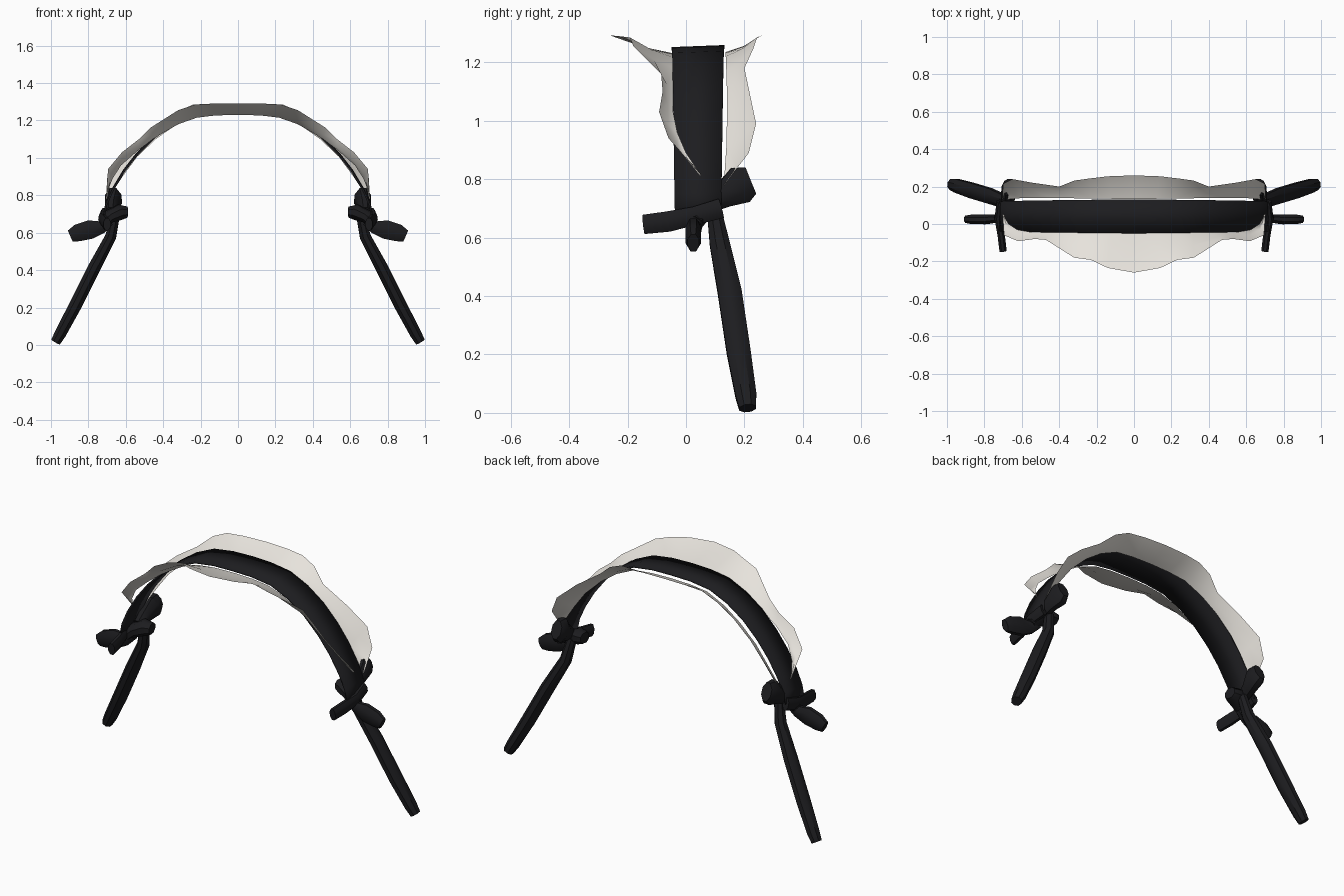
import bpy, math
from mathutils import Vector


def material(name, rgb):
    m = bpy.data.materials.new(name)
    m.diffuse_color = (*rgb, 1)
    return m


BLACK = material("black_cloth", (0.012, 0.012, 0.014))
CREAM = material("cream_cloth", (0.80, 0.77, 0.72))


def make(name, verts, faces, mat, thick=0):
    me = bpy.data.meshes.new(name)
    me.from_pydata(verts, [], faces)
    me.materials.append(mat)
    ob = bpy.data.objects.new(name, me)
    bpy.context.collection.objects.link(ob)
    mir = ob.modifiers.new("mirror", 'MIRROR')
    mir.merge_threshold = 0.001
    if thick:
        s = ob.modifiers.new("thickness", 'SOLIDIFY')
        s.thickness = thick
        s.offset = 0
    bpy.ops.object.select_all(action='DESELECT')
    ob.select_set(True)
    bpy.context.view_layer.objects.active = ob
    bpy.ops.object.shade_smooth_by_angle(angle=math.radians(40))
    return ob


def strip(name, rows, mat, thick=0):
    """Quad strip through rows of points."""
    n = len(rows[0])
    verts = [p for r in rows for p in r]
    faces = [(i * n + j, i * n + j + 1, (i + 1) * n + j + 1, (i + 1) * n + j)
             for i in range(len(rows) - 1) for j in range(n - 1)]
    return make(name, verts, faces, mat, thick)


def tube(name, rings, ref, sides=8):
    """Closed tube; rings are (centre, half size along ref, half size across)."""
    ref = Vector(ref)
    cs = [Vector(r[0]) for r in rings]
    verts, faces = [], []
    for i, (c, a, b) in enumerate(rings):
        d = (cs[min(i + 1, len(cs) - 1)] - cs[max(i - 1, 0)]).normalized()
        u = (ref - d * ref.dot(d)).normalized()
        v = d.cross(u)
        for k in range(sides):
            t = 2 * math.pi * (k + 0.5) / sides
            verts.append(cs[i] + u * a * math.cos(t) * 1.05 + v * b * math.sin(t) * 1.05)
    for i in range(len(rings) - 1):
        for k in range(sides):
            m = (k + 1) % sides
            faces.append((i * sides + k, i * sides + m, (i + 1) * sides + m, (i + 1) * sides + k))
    faces.append(tuple(reversed(range(sides))))
    faces.append(tuple(range(len(verts) - sides, len(verts))))
    return make(name, verts, faces, BLACK)


# Head band arch
arch = [(0, 1.25), (0.12, 1.247), (0.24, 1.23), (0.35, 1.18), (0.45, 1.11), (0.54, 1.02),
        (0.61, 0.93), (0.67, 0.83), (0.705, 0.75), (0.72, 0.675)]
strip("head_band", [((x, -0.05 + 0.012 * i / 9, z - 0.003), (x, 0.132 - 0.012 * i / 9, z + 0.004))
                    for i, (x, z) in enumerate(arch)], BLACK, 0.01)


def ruffle(name, inner, outer):
    rows = []
    for a, b in zip(inner, outer):
        a, b = Vector(a), Vector(b)
        mid = (a + b) / 2 - Vector((b.x * 0.01, 0, 0.008))
        rows.append((a, mid, b))
    strip(name, rows, CREAM)


# Frilled edges, widest at the crown and narrowing to a tip
ruffle("front_ruffle",
       [(0, -0.04, 1.23), (0.12, -0.04, 1.227), (0.22, -0.04, 1.215), (0.32, -0.04, 1.18),
        (0.45, -0.045, 1.105), (0.54, -0.045, 1.035), (0.625, -0.03, 0.96), (0.67, 0.0, 0.89), (0.70, 0.05, 0.815)],
       [(0, -0.26, 1.292), (0.14, -0.235, 1.29), (0.23, -0.192, 1.285), (0.32, -0.18, 1.255),
        (0.47, -0.085, 1.16), (0.53, -0.08, 1.1), (0.62, -0.092, 1.03), (0.695, -0.06, 0.94), (0.702, 0.05, 0.82)])
ruffle("back_ruffle",
       [(0, 0.135, 1.235), (0.12, 0.135, 1.232), (0.23, 0.136, 1.22), (0.34, 0.138, 1.17),
        (0.44, 0.14, 1.10), (0.54, 0.14, 1.005), (0.61, 0.138, 0.91), (0.67, 0.132, 0.82), (0.70, 0.125, 0.77)],
       [(0, 0.26, 1.292), (0.14, 0.255, 1.29), (0.24, 0.243, 1.285), (0.32, 0.232, 1.25),
        (0.40, 0.20, 1.18), (0.54, 0.22, 1.085), (0.65, 0.24, 0.99), (0.70, 0.215, 0.89), (0.705, 0.13, 0.78)])

# Hanging ribbon tail
tube("ribbon_tail", [((0.655, 0.095, 0.70), 0.025, 0.025), ((0.68, 0.115, 0.58), 0.035, 0.03),
                     ((0.77, 0.15, 0.41), 0.042, 0.035), ((0.87, 0.18, 0.21), 0.042, 0.035),
                     ((0.95, 0.205, 0.06), 0.037, 0.032), ((0.975, 0.211, 0.016), 0.03, 0.027)], (0, 1, 0))
# Knot wrapped around the band end
tube("knot", [((0.592, 0.07, 0.71), 0.03, 0.035), ((0.63, 0.065, 0.71), 0.042, 0.05),
              ((0.69, 0.045, 0.685), 0.035, 0.045), ((0.725, 0.03, 0.65), 0.03, 0.03)], (0, 0, 1))
# Bow loop at the back
tube("back_loop", [((0.68, 0.07, 0.71), 0.03, 0.03), ((0.675, 0.13, 0.745), 0.045, 0.035),
                   ((0.665, 0.185, 0.78), 0.068, 0.045), ((0.665, 0.222, 0.795), 0.05, 0.03)], (0, 0, 1))
# Bow loop to the outside
tube("side_loop", [((0.69, 0.035, 0.665), 0.03, 0.025), ((0.73, 0.03, 0.63), 0.035, 0.022),
                   ((0.79, 0.025, 0.617), 0.052, 0.027), ((0.86, 0.025, 0.598), 0.047, 0.027),
                   ((0.897, 0.025, 0.582), 0.033, 0.02)], (0, 0, 1))
# Short ribbon end to the front
tube("front_end", [((0.715, 0.12, 0.70), 0.035, 0.02), ((0.728, 0.03, 0.675), 0.032, 0.018),
                   ((0.71, -0.06, 0.655), 0.036, 0.02), ((0.70, -0.145, 0.645), 0.034, 0.02)], (0, 0, 1))
